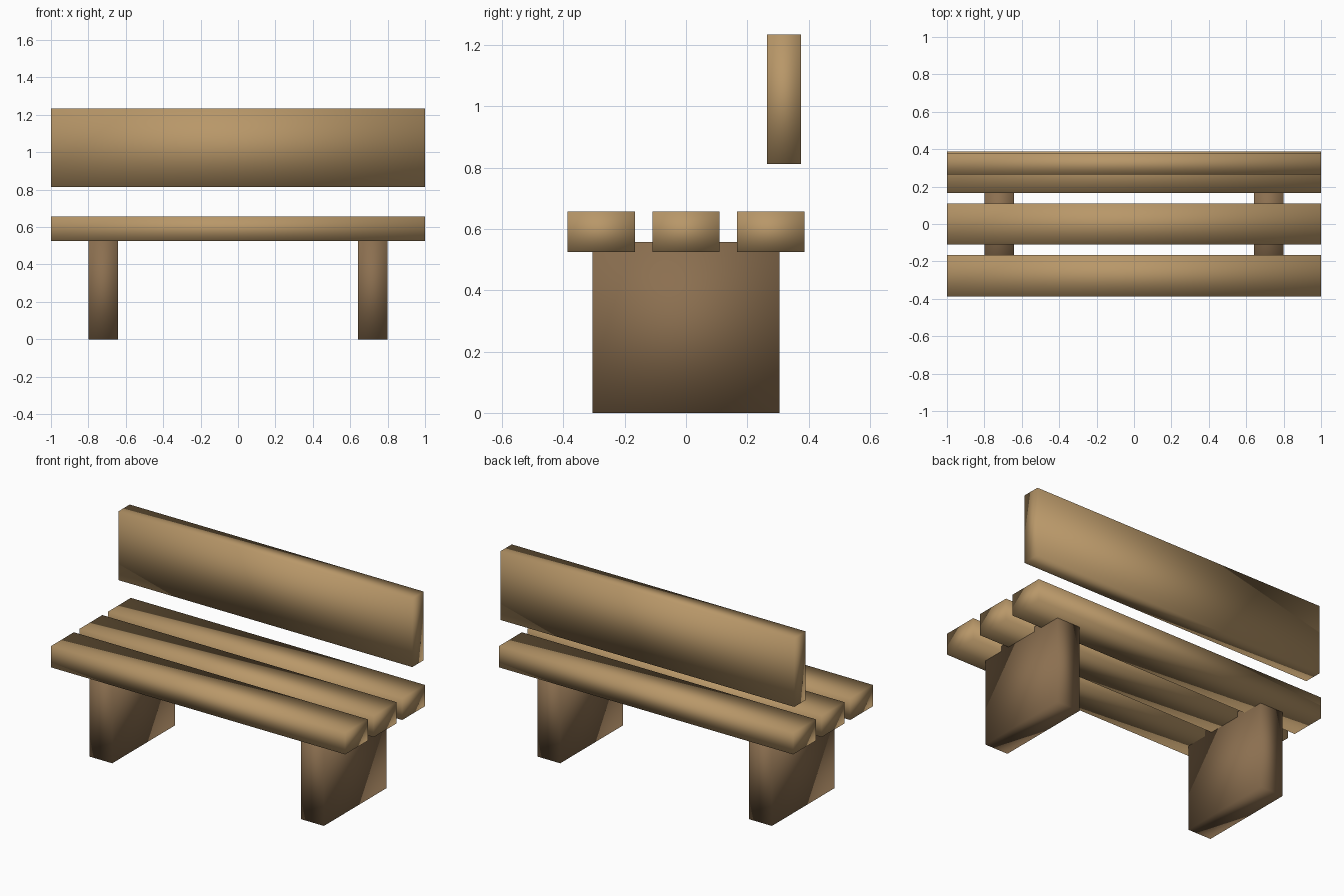
import bpy

# Remove the default cube
default = bpy.data.objects.get("Cube")
if default:
    bpy.data.objects.remove(default, do_unlink=True)


def make_material(name, colour):
    mat = bpy.data.materials.new(name)
    mat.use_nodes = True
    mat.diffuse_color = colour
    for node in mat.node_tree.nodes:
        if node.type == 'BSDF_PRINCIPLED':
            node.inputs["Base Color"].default_value = colour
    return mat


def make_board(name, x, y, z, mat):
    """Softly shaded box spanning the given (low, high) ranges."""
    spans = (x, y, z)
    bpy.ops.mesh.primitive_cube_add(size=1, location=[(a + b) / 2 for a, b in spans])
    board = bpy.context.object
    board.name = name
    board.scale = [b - a for a, b in spans]
    bpy.ops.object.transform_apply(location=False, rotation=False, scale=True)
    bpy.ops.object.shade_smooth()
    board.data.materials.append(mat)
    return board


light_wood = make_material("light wood", (0.48, 0.31, 0.14, 1))
dark_wood = make_material("dark wood", (0.26, 0.16, 0.08, 1))

length = (-1, 1)

# Seat slats
for name, y in (("front", -0.277), ("middle", 0), ("back", 0.277)):
    make_board(name + "_seat_slat", length, (y - 0.11, y + 0.11), (0.525, 0.657), light_wood)

# Backrest plank
make_board("backrest", length, (0.265, 0.376), (0.813, 1.235), light_wood)

# Slab legs, notched up between the slats
for name, x in (("right", -0.72), ("left", 0.72)):
    make_board(name + "_leg", (x - 0.078, x + 0.078), (-0.305, 0.305), (0, 0.557), dark_wood)
